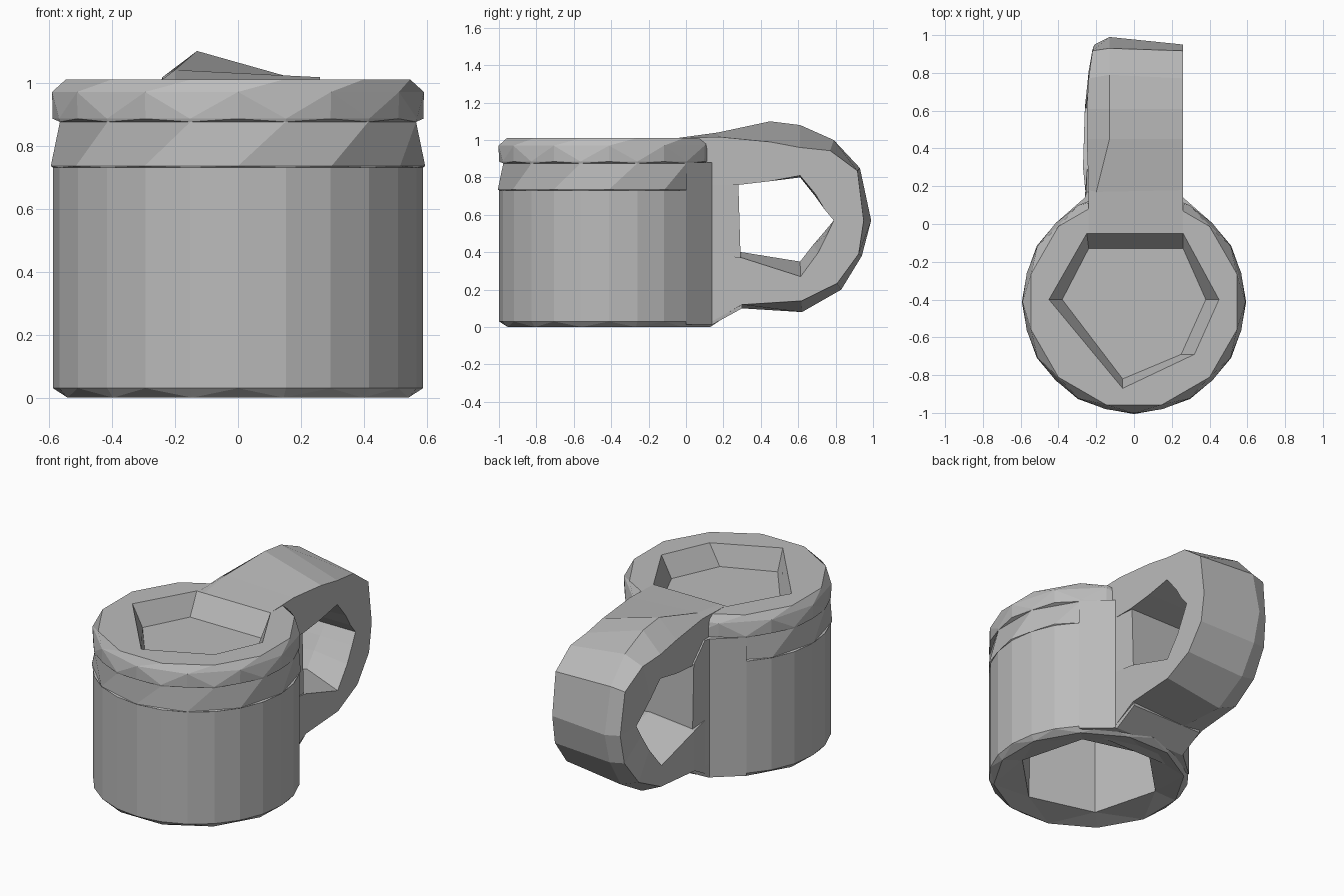
import bpy, bmesh
from math import sin, cos, pi
from mathutils import Vector

old = bpy.data.objects.get("Cube")
if old:
    bpy.data.objects.remove(old)

grey = bpy.data.materials.new("plain grey")
grey.use_nodes = True
colour = (0.5, 0.5, 0.5, 1)
grey.diffuse_color = colour
grey.node_tree.nodes["Principled BSDF"].inputs["Base Color"].default_value = colour

CENTRE = Vector((0, -0.412, 0))


def finish(name, bm):
    bmesh.ops.recalc_face_normals(bm, faces=bm.faces)
    mesh = bpy.data.meshes.new(name)
    bm.to_mesh(mesh)
    bm.free()
    mesh.materials.append(grey)
    obj = bpy.data.objects.new(name, mesh)
    bpy.context.collection.objects.link(obj)
    return obj


def ring(sides, radius, z, twist=0.0):
    """Regular polygon around the cup axis; twist counts in sides."""
    step = 2 * pi / sides
    return [CENTRE + Vector((radius * cos((i + twist) * step),
                             radius * sin((i + twist) * step), z))
            for i in range(sides)]


def outline(points, z):
    return [Vector((x, y, z)) for x, y in points]


def skin(name, loops):
    """Bridge successive closed loops and cap both ends."""
    bm = bmesh.new()
    rows = []
    for pts in loops:
        verts = [bm.verts.new(p) for p in pts]
        edges = [bm.edges.new((verts[i - 1], verts[i])) for i in range(len(verts))]
        rows.append((verts, edges))
    for (_, low), (_, high) in zip(rows, rows[1:]):
        bmesh.ops.bridge_loops(bm, edges=low + high)
    bm.faces.new(rows[0][0])
    bm.faces.new(rows[-1][0])
    return finish(name, bm)


# Cup: hollow underside, straight wall, faceted neck band, rim and top recess
rim_hole = [(0.45, -0.4), (0.26, -0.05), (-0.25, -0.05),
            (-0.45, -0.4), (-0.06, -0.87), (0.32, -0.69)]
floor = [(0.38, -0.4), (0.26, -0.13), (-0.24, -0.13),
         (-0.38, -0.4), (-0.06, -0.82), (0.25, -0.69)]
skin("cup", [
    ring(6, 0.41, 0.85, 0.75),
    ring(6, 0.43, 0.03, 0.75),
    ring(12, 0.56, 0.0, 0.5),
    ring(24, 0.587, 0.03),
    ring(24, 0.587, 0.73),
    ring(12, 0.594, 0.735),
    ring(12, 0.585, 0.875, 0.5),
    ring(24, 0.588, 0.885),
    ring(12, 0.59, 0.97),
    ring(12, 0.565, 1.01, 0.5),
    outline(rim_hole, 1.01),
    outline(floor, 0.88),
])

# Handle: stations of outer y, z, inner y, z, outer edge drop, inner edge bevel, left x
stations = [
    (-0.05, 1.01, 0.0, 0.76, 0.0, 0.0, -0.24),
    (0.17, 1.04, 0.28, 0.76, 0.025, 0.0, -0.24),
    (0.45, 1.10, 0.45, 0.78, 0.11, 0.0, -0.25),
    (0.61, 1.08, 0.61, 0.80, 0.12, 0.01, -0.25),
    (0.79, 1.0, 0.69, 0.70, 0.06, 0.01, -0.24),
    (0.93, 0.85, 0.74, 0.63, 0.02, 0.0, -0.22),
    (0.99, 0.57, 0.79, 0.57, 0.04, 0.0, -0.21),
    (0.94, 0.38, 0.74, 0.51, 0.02, 0.02, -0.22),
    (0.83, 0.2, 0.68, 0.44, 0.04, 0.05, -0.24),
    (0.62, 0.08, 0.61, 0.35, 0.06, 0.08, -0.26),
    (0.30, 0.10, 0.30, 0.40, 0.02, 0.03, -0.27),
    (0.12, 0.02, 0.1, 0.40, 0.0, 0.0, -0.25),
]
sections = []
for oy, oz, iy, iz, drop, bevel, left_x in stations:
    outer, inner = Vector((0, oy, oz)), Vector((0, iy, iz))
    inward = (inner - outer).normalized()
    left, right = Vector((left_x, 0, 0)), Vector((0.26, 0, 0))
    ridge = Vector((-0.13 if oy > 0.2 else -0.2, 0, 0))
    sections.append([
        outer + inward * drop + left,
        outer + ridge,
        outer + inward * drop + right,
        inner - inward * bevel + right,
        inner + Vector((0.05, 0, 0)),
        inner - inward * bevel + left,
    ])
skin("handle", sections)

# Mount joining the handle to the back of the cup, flared towards the wall
skin("handle_mount", [
    outline([(-0.42, 0.0), (-0.26, 0.14), (-0.25, back),
             (0.25, back), (0.26, 0.14), (0.42, 0.0)], z)
    for z, back in ((0.015, 0.145), (0.1, 0.3), (0.77, 0.28), (0.88, 0.17))
])
